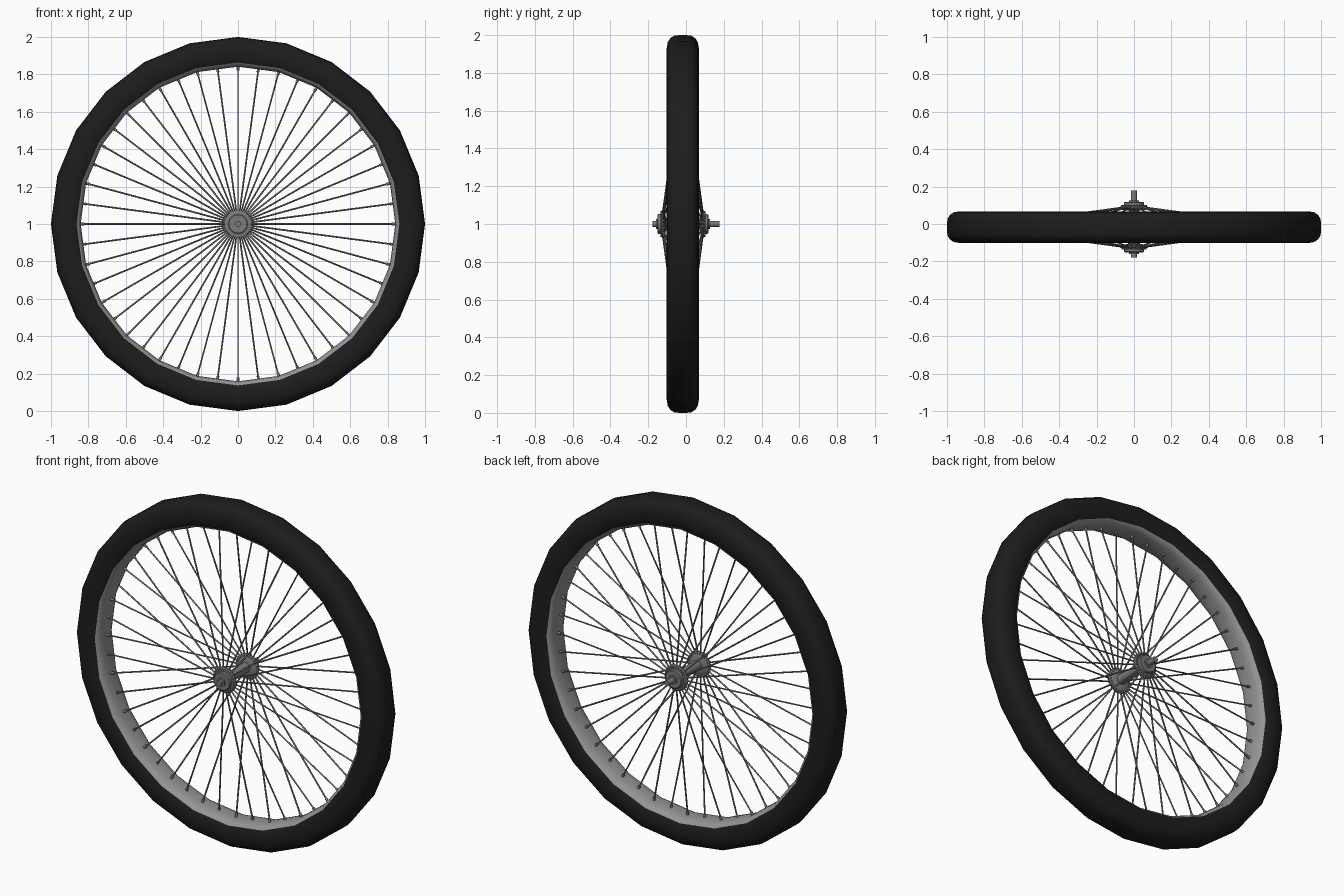
import bpy, bmesh, math
from mathutils import Vector

if "Cube" in bpy.data.objects:
    bpy.data.objects.remove(bpy.data.objects["Cube"])

YC = -0.017   # mid-plane of tyre, rim and hub
ZC = 1.0      # axle height


def material(name, v):
    m = bpy.data.materials.new(name)
    m.diffuse_color = (v, v, v, 1)
    m.use_nodes = True
    m.node_tree.nodes["Principled BSDF"].inputs["Base Color"].default_value = m.diffuse_color
    return m


RUBBER = material("rubber", 0.012)
STEEL = material("steel", 0.2)
ALLOY = material("alloy", 0.3)
DARK = material("dark_steel", 0.2)


def finish(bm, name, mat, angle=35):
    bmesh.ops.recalc_face_normals(bm, faces=bm.faces[:])
    me = bpy.data.meshes.new(name)
    bm.to_mesh(me)
    bm.free()
    me.materials.append(mat)
    ob = bpy.data.objects.new(name, me)
    bpy.context.collection.objects.link(ob)
    bpy.ops.object.select_all(action='DESELECT')
    ob.select_set(True)
    bpy.context.view_layer.objects.active = ob
    bpy.ops.object.shade_smooth_by_angle(angle=math.radians(angle))
    return ob


def lathe(name, profile, n, mat, ring=True):
    """Revolve (radius, y) points around the axle; ring closes the section, else cap both ends."""
    bm = bmesh.new()
    rows = []
    for r, y in profile:
        rows.append([bm.verts.new((r * math.sin(2 * math.pi * i / n), y,
                                   ZC + r * math.cos(2 * math.pi * i / n))) for i in range(n)])
    pairs = list(zip(rows, rows[1:] + rows[:1])) if ring else list(zip(rows, rows[1:]))
    for a, b in pairs:
        for i in range(n):
            j = (i + 1) % n
            bm.faces.new((a[i], a[j], b[j], b[i]))
    if not ring:
        bm.faces.new(rows[0])
        bm.faces.new(rows[-1])
    return finish(bm, name, mat)


def rod(bm, p, q, r, n=6):
    d = q - p
    mat = d.to_track_quat('Z', 'Y').to_matrix().to_4x4()
    mat.translation = (p + q) / 2
    bmesh.ops.create_cone(bm, cap_ends=True, segments=n, radius1=r, radius2=r,
                          depth=d.length, matrix=mat)


def mirrored(half):
    """Half section (radius, offset from mid-plane) to full section."""
    return [(r, YC + o) for r, o in half] + [(r, YC - o) for r, o in reversed(half)]


# tyre: rounded tread, straight side walls
lathe("tyre", mirrored([(0.862, 0.072), (0.875, 0.079), (0.90, 0.085), (0.93, 0.085),
                        (0.962, 0.080), (0.984, 0.066), (0.997, 0.045), (1.0, 0.02)]), 24, RUBBER)
# rim: shallow band inside the tyre
lathe("rim", mirrored([(0.841, 0.025), (0.845, 0.05), (0.852, 0.066), (0.863, 0.074)]), 24, ALLOY)

# hub barrel, flanges, bearing caps and axle
lathe("hub_barrel", [(0.028, YC - 0.11), (0.028, YC + 0.11)], 24, STEEL, False)
lathe("axle", [(0.016, -0.178), (0.016, 0.178)], 16, STEEL, False)
for side, label in ((-1, "front"), (1, "back")):
    def at(o):
        return YC + side * o
    lathe(label + "_flange", [(0.03, at(0.088)), (0.07, at(0.098)), (0.074, at(0.101)),
                              (0.074, at(0.109)), (0.07, at(0.112)), (0.05, at(0.115))],
          24, STEEL, False)
    lathe(label + "_bearing_cap", [(0.053, at(0.112)), (0.053, at(0.131)), (0.048, at(0.135)),
                                   (0.03, at(0.135))], 24, STEEL, False)
    lathe(label + "_lock_nut", [(0.026, at(0.13)), (0.026, at(0.143))], 12, STEEL, False)

    # spokes of this flange, with nipples at the rim and heads at the hub
    spokes, ends = bmesh.new(), bmesh.new()
    for k in range(24):
        a = 2 * math.pi * (k + (0.5 if side < 0 else 0)) / 24
        d = Vector((math.sin(a), 0, math.cos(a)))
        p = Vector((0, at(0.106), ZC)) + d * 0.06
        q = Vector((0, YC, ZC)) + d * 0.845
        rod(spokes, p, q, 0.0045)
        u = (q - p).normalized()
        rod(ends, q - u * 0.025, q, 0.0075, 8)
        h = p + d * 0.003
        rod(ends, h + Vector((0, -0.013, 0)), h + Vector((0, 0.013, 0)), 0.006)
    finish(spokes, label + "_spokes", DARK, 65)
    finish(ends, label + "_spoke_ends", DARK, 50)
